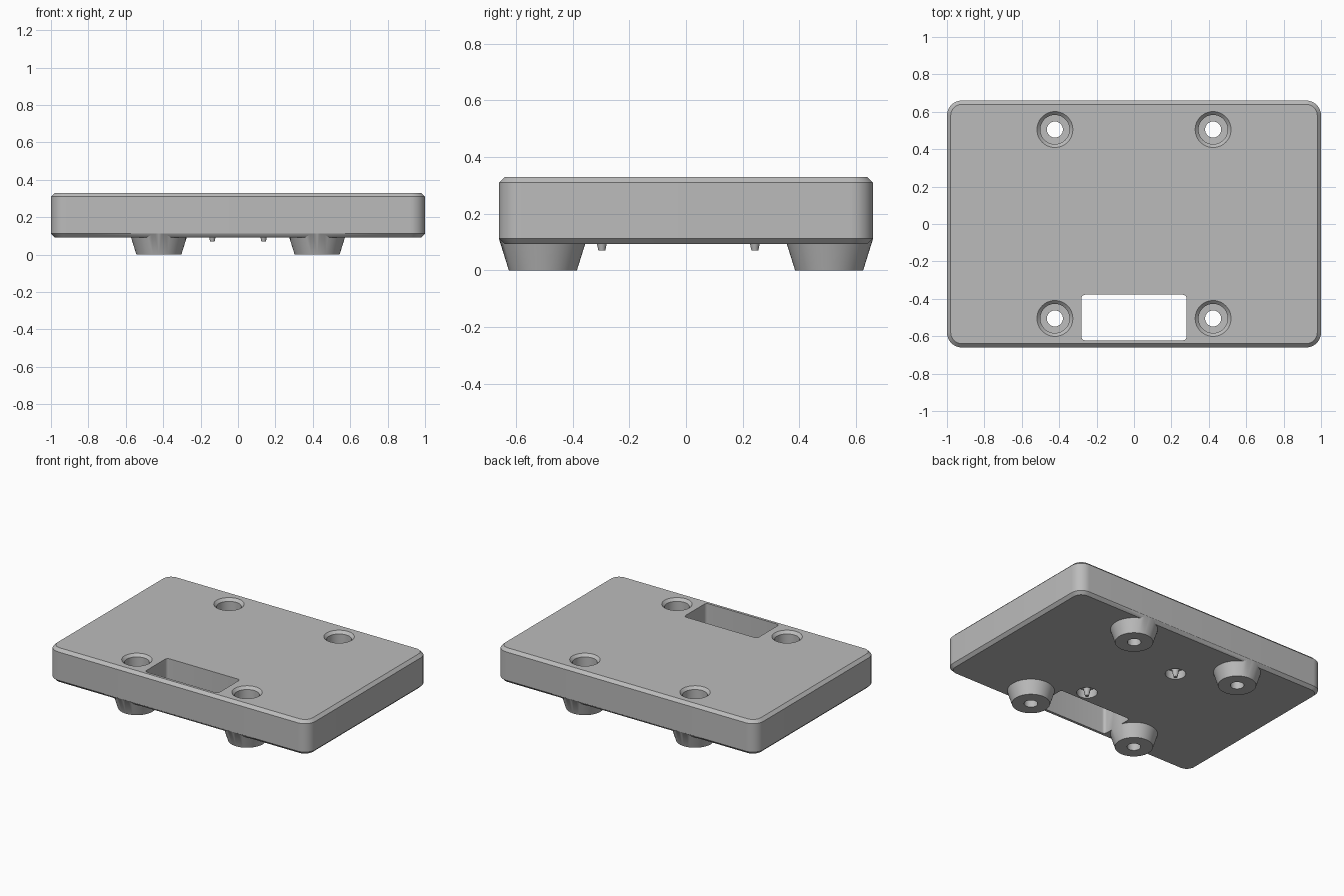
import bpy, bmesh, math

cube = bpy.data.objects.get("Cube")
if cube:
    bpy.data.objects.remove(cube, do_unlink=True)

grey = bpy.data.materials.new("light_grey")
grey.use_nodes = True
grey.diffuse_color = (0.5, 0.5, 0.5, 1)
grey.node_tree.nodes["Principled BSDF"].inputs["Base Color"].default_value = (0.5, 0.5, 0.5, 1)


def loft(name, rings):
    """Closed solid skinned through a stack of equal-length rings, bottom to top."""
    bm = bmesh.new()
    loops = [[bm.verts.new(p) for p in ring] for ring in rings]
    n = len(loops[0])
    for low, high in zip(loops, loops[1:]):
        for i in range(n):
            j = (i + 1) % n
            bm.faces.new((low[i], low[j], high[j], high[i]))
    bm.faces.new(loops[0][::-1])
    bm.faces.new(loops[-1])
    mesh = bpy.data.meshes.new(name)
    bm.to_mesh(mesh)
    bm.free()
    mesh.materials.append(grey)
    obj = bpy.data.objects.new(name, mesh)
    bpy.context.collection.objects.link(obj)
    return obj


def rounded_rect(x0, x1, y0, y1, radius, z, steps=10):
    ring = []
    corners = ((x1 - radius, y1 - radius), (x0 + radius, y1 - radius),
               (x0 + radius, y0 + radius), (x1 - radius, y0 + radius))
    for k, (cx, cy) in enumerate(corners):
        for s in range(steps + 1):
            a = math.pi / 2 * (k + s / steps)
            ring.append((cx + radius * math.cos(a), cy + radius * math.sin(a), z))
    return ring


def lathe(name, x, y, profile, sides=48):
    """Solid of revolution from (radius, height) pairs, bottom to top."""
    turns = [2 * math.pi * i / sides for i in range(sides)]
    return loft(name, [[(x + r * math.cos(a), y + r * math.sin(a), z) for a in turns]
                       for r, z in profile])


def combine(target, other, operation):
    mod = target.modifiers.new(operation.lower(), 'BOOLEAN')
    mod.operation, mod.solver, mod.object = operation, 'EXACT', other
    bpy.context.view_layer.objects.active = target
    bpy.ops.object.modifier_apply(modifier=mod.name)
    bpy.data.objects.remove(other, do_unlink=True)


# Chamfered slab with rounded corners
BOTTOM, TOP, BEVEL = 0.093, 0.33, 0.02


def slab_ring(inset, z):
    return rounded_rect(inset - 1, 1 - inset, inset - 0.66, 0.66 - inset, 0.08 - inset, z)


base = loft("base_plate", [slab_ring(BEVEL, BOTTOM), slab_ring(0, BOTTOM + BEVEL),
                           slab_ring(0, TOP - BEVEL), slab_ring(BEVEL, TOP)])

# Tapered feet, then their counterbored screw holes
spots = [(x, y) for x in (-0.423, 0.423) for y in (-0.505, 0.505)]
for x, y in spots:
    combine(base, lathe("foot", x, y, [(0.12, 0), (0.155, 0.112)]), 'UNION')
for x, y in spots:
    bore = [(0.043, -0.05), (0.043, 0.06), (0.078, 0.061), (0.078, 0.312),
            (0.096, TOP), (0.096, 0.4)]
    combine(base, lathe("screw_hole", x, y, bore), 'DIFFERENCE')

# Rectangular slot near the front edge
slot = loft("slot", [rounded_rect(-0.281, 0.281, -0.622, -0.378, 0.02, z, 5)
                     for z in (0.05, 0.4)])
combine(base, slot, 'DIFFERENCE')

# Round recesses underneath, each with a tapered peg in its middle
for x, y in ((0.137, -0.297), (-0.137, 0.243)):
    combine(base, lathe("recess", x, y, [(0.065, 0.05), (0.065, 0.15)]), 'DIFFERENCE')
    combine(base, lathe("peg", x, y, [(0.012, 0.07), (0.032, 0.16)], 24), 'UNION')

bpy.ops.object.select_all(action='DESELECT')
base.select_set(True)
bpy.context.view_layer.objects.active = base
bpy.ops.object.shade_smooth_by_angle(angle=math.radians(30))
